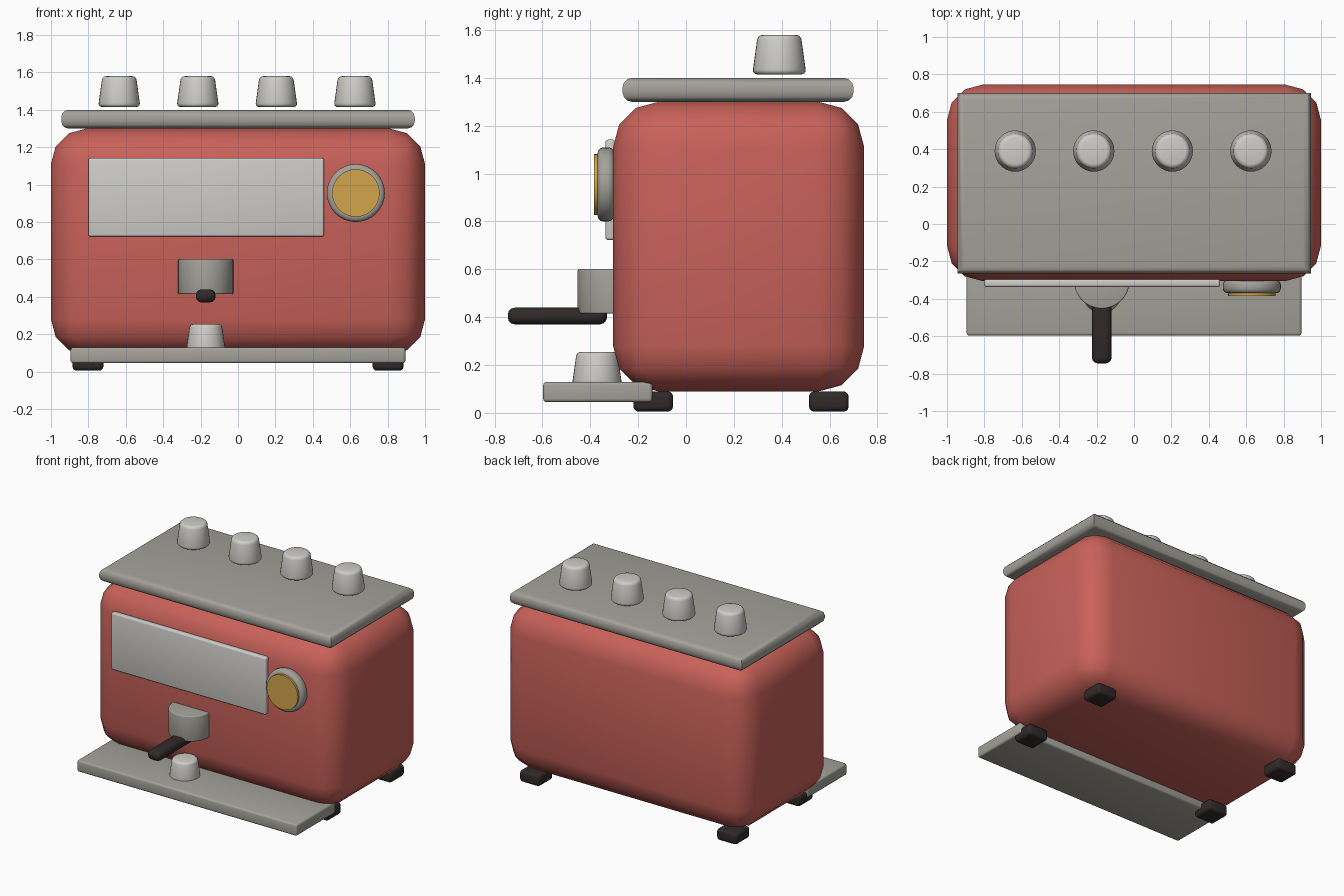
import bpy, bmesh, math
from mathutils import Matrix

if "Cube" in bpy.data.objects:
    bpy.data.objects.remove(bpy.data.objects["Cube"])


def material(name, r, g, b):
    m = bpy.data.materials.new(name)
    m.use_nodes = True
    m.diffuse_color = (r, g, b, 1)
    m.node_tree.nodes["Principled BSDF"].inputs["Base Color"].default_value = (r, g, b, 1)
    return m


red = material("red enamel", 0.58, 0.12, 0.10)
steel = material("brushed steel", 0.37, 0.36, 0.32)
silver = material("pale silver", 0.62, 0.61, 0.58)
gold = material("gold", 0.64, 0.38, 0.07)
black = material("black rubber", 0.03, 0.022, 0.022)


def finish(bm, name, mat, angle):
    mesh = bpy.data.meshes.new(name)
    bm.to_mesh(mesh)
    bm.free()
    mesh.materials.append(mat)
    ob = bpy.data.objects.new(name, mesh)
    bpy.context.collection.objects.link(ob)
    bpy.ops.object.select_all(action='DESELECT')
    ob.select_set(True)
    bpy.context.view_layer.objects.active = ob
    bpy.ops.object.shade_smooth_by_angle(angle=math.radians(angle))
    return ob


def box(name, mat, x, y, z, bevel, segments=3, rims_only=False, angle=40):
    """Bevelled box spanning the (low, high) pairs x, y and z."""
    bm = bmesh.new()
    bmesh.ops.create_cube(bm, size=1)
    for v in bm.verts:
        v.co = [(s[0] + s[1]) / 2 + c * (s[1] - s[0]) for c, s in zip(v.co, (x, y, z))]
    edges = [e for e in bm.edges
             if not rims_only or abs(e.verts[0].co.z - e.verts[1].co.z) < 1e-4]
    bmesh.ops.bevel(bm, geom=edges, offset=bevel, segments=segments, profile=0.5,
                    affect='EDGES', clamp_overlap=True)
    return finish(bm, name, mat, angle)


def round_part(name, mat, centre, r_base, r_top, depth, bevel, forward=False, sides=32):
    """Bevelled cone or cylinder along z, or pointing to the front."""
    bm = bmesh.new()
    bmesh.ops.create_cone(bm, cap_ends=True, segments=sides, radius1=r_base,
                          radius2=r_top, depth=depth)
    if bevel:
        rims = [e for e in bm.edges if any(len(f.verts) > 4 for f in e.link_faces)]
        bmesh.ops.bevel(bm, geom=rims, offset=bevel, segments=3, profile=0.5, affect='EDGES')
    if forward:
        bm.transform(Matrix.Rotation(math.radians(90), 4, 'X'))
    bm.transform(Matrix.Translation(centre))
    return finish(bm, name, mat, 40)


# Housing, cup shelf on top and drip tray below
box("body", red, (-1, 1), (-0.305, 0.745), (0.09, 1.30), 0.19)
box("top_shelf", steel, (-0.945, 0.945), (-0.265, 0.70), (1.30, 1.40), 0.04, rims_only=True)
box("drip_tray", steel, (-0.895, 0.895), (-0.597, -0.14), (0.045, 0.13), 0.014)

# Feet
for side, sx in (("left", 1), ("right", -1)):
    for end, y in (("front", -0.137), ("back", 0.597)):
        xs = sorted((sx * 0.72, sx * 0.885))
        box(f"{end}_{side}_foot", black, xs, (y - 0.083, y + 0.083), (0.005, 0.09), 0.022)

# Cups on the shelf
for i in range(4):
    round_part(f"shelf_cup_{i + 1}", silver, (-0.635 + 0.42 * i, 0.39, 1.4975),
               0.113, 0.09, 0.165, 0.02)

# Front panel and pressure gauge
box("front_panel", silver, (-0.80, 0.46), (-0.337, -0.295), (0.722, 1.142), 0.012)
round_part("gauge_ring", steel, (0.63, -0.335, 0.955), 0.155, 0.155, 0.07, 0.025, True)
round_part("gauge_dial", gold, (0.63, -0.365, 0.955), 0.127, 0.127, 0.04, 0, True)

# Brewing head, handle and the cup under it
round_part("brew_head", steel, (-0.172, -0.305, 0.508), 0.148, 0.148, 0.187, 0.008)
box("brew_handle", black, (-0.225, -0.12), (-0.745, -0.33), (0.37, 0.44), 0.03)
round_part("tray_cup", silver, (-0.172, -0.372, 0.185), 0.105, 0.085, 0.14, 0.018)
